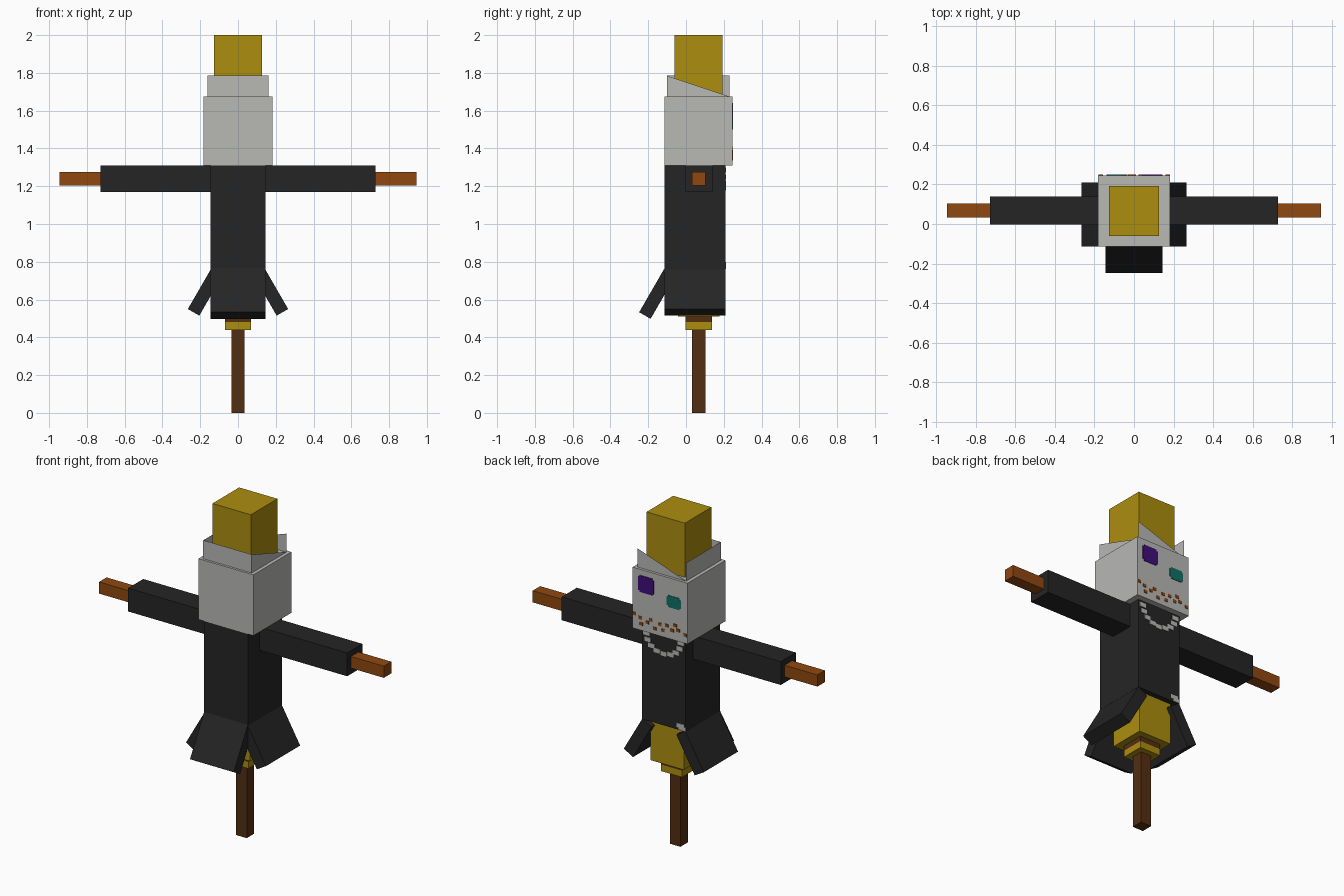
import bpy, math
from mathutils import Matrix, Vector

if "Cube" in bpy.data.objects:
    bpy.data.objects.remove(bpy.data.objects["Cube"])


def material(name, r, g, b):
    lin = [((c / 255 + 0.055) / 1.055) ** 2.4 if c > 10 else c / 255 / 12.92 for c in (r, g, b)]
    m = bpy.data.materials.new(name)
    m.diffuse_color = (*lin, 1)
    m.use_nodes = True
    m.node_tree.nodes["Principled BSDF"].inputs["Base Color"].default_value = m.diffuse_color
    return m


GREY = material("pale_sack", 184, 184, 181)
GOLD = material("straw_gold", 172, 141, 15)
BLACK = material("black_cloth", 37, 37, 37)
ORANGE = material("orange_wood", 144, 72, 16)
BROWN = material("dark_wood", 84, 46, 18)
PURPLE = material("purple_eye", 62, 14, 122)
TEAL = material("teal_eye", 16, 112, 100)

BOX_FACES = [(0, 1, 3, 2), (4, 6, 7, 5), (0, 4, 5, 1), (2, 3, 7, 6), (0, 2, 6, 4), (1, 5, 7, 3)]


def mesh_object(name, verts, faces, mat):
    me = bpy.data.meshes.new(name)
    me.from_pydata(verts, [], faces)
    me.materials.append(mat)
    ob = bpy.data.objects.new(name, me)
    bpy.context.collection.objects.link(ob)
    return ob


def boxes(name, mat, ranges, matrix=None):
    """One object from boxes given as (x0, x1, y0, y1, z0, z1)."""
    verts, faces = [], []
    for x0, x1, y0, y1, z0, z1 in ranges:
        n = len(verts)
        verts += [Vector((x, y, z)) for x in (x0, x1) for y in (y0, y1) for z in (z0, z1)]
        faces += [tuple(n + i for i in f) for f in BOX_FACES]
    if matrix:
        verts = [matrix @ v for v in verts]
    return mesh_object(name, verts, faces, mat)


CY = 0.068  # depth of the pole axis


def column(name, mat, half, z0, z1):
    boxes(name, mat, [(-half, half, CY - half, CY + half, z0, z1)])


# Pole, knot and straw stuffing
column("pole", BROWN, 0.035, 0, 0.45)
column("straw_knot", GOLD, 0.07, 0.44, 0.48)
column("rope_band", BROWN, 0.07, 0.48, 0.51)
column("straw_stuffing", GOLD, 0.11, 0.51, 0.77)

# Robe body, head and straw top
boxes("robe_body", BLACK, [(-0.145, 0.145, -0.114, 0.21, 0.76, 1.31)])
boxes("head", GREY, [(-0.182, 0.182, -0.114, 0.246, 1.31, 1.675)])
boxes("straw_top", GOLD, [(-0.127, 0.127, -0.06, 0.192, 1.675, 2.0)])

# Sleeves and stick hands
for side, s in (("left", -1), ("right", 1)):
    def span(a, b):
        return (min(s * a, s * b), max(s * a, s * b))
    boxes(side + "_sleeve", BLACK, [(*span(0.14, 0.727), -0.003, 0.14, 1.17, 1.31)])
    boxes(side + "_hand", ORANGE, [(*span(0.727, 0.945), 0.033, 0.104, 1.205, 1.275)])

# Robe flaps: slabs hinged on their outer top edge, open at the back
TILT = math.radians(30)
for side, s in (("left", -1), ("right", 1)):
    hinge = Matrix.Translation((s * 0.143, 0, 0.762)) @ Matrix.Rotation(-s * TILT, 4, 'Y')
    x0, x1 = sorted((0, -s * 0.07))
    boxes(side + "_flap", BLACK, [(x0, x1, -0.114, 0.21, -0.245, 0)], hinge)
hinge = Matrix.Translation((0, -0.114, 0.765)) @ Matrix.Rotation(-TILT, 4, 'X')
boxes("front_flap", BLACK, [(-0.145, 0.145, 0, 0.07, -0.268, 0)], hinge)

# Torn sack collar above the head: thin sheets, triangles where torn
X, Y0, Y1, Z0, Z1 = 0.161, -0.1, 0.23, 1.675, 1.785


def sheet(name, outline, inward):
    """Two-sided sheet with its inner side shifted slightly."""
    n = len(outline)
    verts = [Vector(p) for p in outline]
    verts += [v + Vector(inward) * 0.002 for v in verts]
    mesh_object(name, verts, [tuple(range(n)), tuple(range(2 * n - 1, n - 1, -1))], GREY)


sheet("collar_front", [(-X, Y0, Z0), (X, Y0, Z0), (X, Y0, Z1), (-X, Y0, Z1)], (0, 1, 0))
sheet("collar_right", [(X, Y0, Z0), (X, Y1, Z0), (X, Y0, Z1)], (-1, 0, 0))
sheet("collar_back", [(X, Y1, Z0), (-X, Y1, Z0), (X, Y1, Z1)], (0, -1, 0))
mesh_object("collar_left_outer", [(-X, Y1, Z0), (-X, Y0, Z0), (-X, Y0, Z1)], [(0, 1, 2)], GREY)
mesh_object("collar_left_inner", [(-X, Y1, Z0), (-X, Y1, Z1), (-X, Y0, Z1)], [(0, 2, 1)], GREY)


# Painted details on the back-facing side
def plates(name, mat, y, rects):
    boxes(name, mat, [(x0, x1, y - 0.001, y + 0.003, z0, z1) for x0, x1, z0, z1 in rects])


def dots(points, w, h):
    return [(x - w / 2, x + w / 2, z - h / 2, z + h / 2) for x, z in points]


# Eyes with notched corners
plates("purple_eye", PURPLE, 0.246, [(0.04, 0.145, 1.55, 1.63), (0.05, 0.135, 1.54, 1.64)])
plates("teal_eye", TEAL, 0.246, [(-0.14, -0.045, 1.51, 1.56), (-0.13, -0.055, 1.50, 1.57)])

# Stitched mouth
stitches = [(0.17, 1.40), (0.13, 1.385), (0.125, 1.35), (0.085, 1.37), (0.035, 1.345), (0.0, 1.38),
            (-0.02, 1.35), (-0.08, 1.365), (-0.10, 1.40), (-0.12, 1.375), (-0.168, 1.36),
            (0.06, 1.39), (-0.045, 1.385)]
plates("mouth_stitches", ORANGE, 0.246, dots(stitches, 0.022, 0.018))

# Hanging chain and a pale patch on the robe
chain = [(0.115 * math.cos(a), 1.285 - 0.095 * math.sin(a))
         for a in (math.pi * i / 8 for i in range(9))]
plates("chain", GREY, 0.21, dots(chain, 0.042, 0.026))
plates("robe_patch", GREY, 0.21, [(-0.145, -0.10, 0.762, 0.785), (-0.135, -0.085, 0.775, 0.80)])
